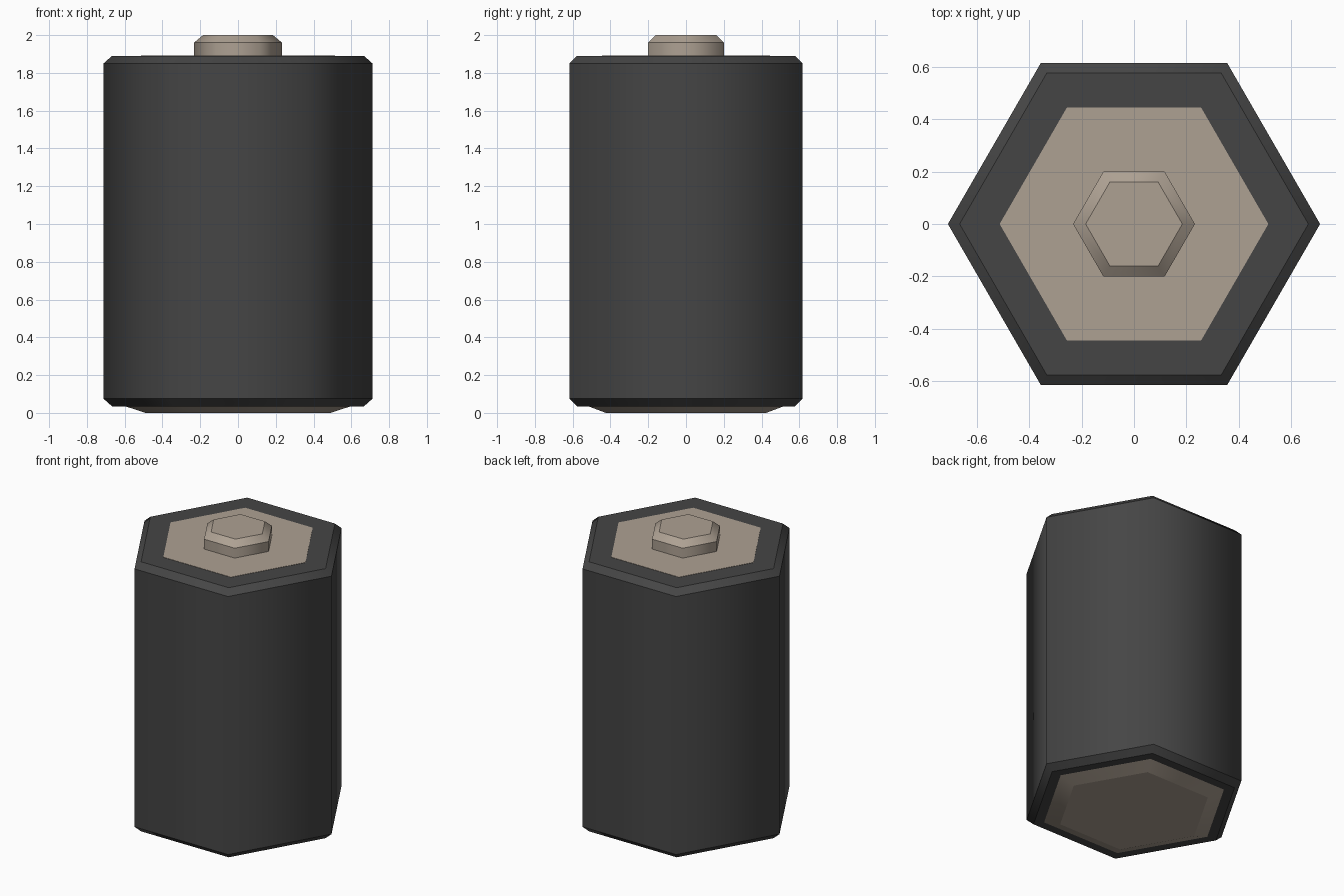
import bpy, bmesh, math

if "Cube" in bpy.data.objects:
    bpy.data.objects.remove(bpy.data.objects["Cube"])


def material(name, rgb):
    m = bpy.data.materials.new(name)
    m.diffuse_color = (*rgb, 1)
    m.use_nodes = True
    m.node_tree.nodes["Principled BSDF"].inputs["Base Color"].default_value = m.diffuse_color
    return m


DARK = material("dark casing", (0.06, 0.06, 0.06))
TAN = material("tan metal", (0.42, 0.355, 0.29))


def hex_stack(name, rings, mat):
    """Stack of hexagonal rings (radius, z), bottom to top, capped at both ends."""
    bm = bmesh.new()
    loops = [[bm.verts.new((r * math.cos(math.pi * i / 3),
                            r * math.sin(math.pi * i / 3), z)) for i in range(6)]
             for r, z in rings]
    for a, b in zip(loops, loops[1:]):
        for i in range(6):
            j = (i + 1) % 6
            bm.faces.new((a[i], a[j], b[j], b[i]))
    bm.faces.new(loops[0][::-1])
    bm.faces.new(loops[-1])
    # corners run smooth, horizontal rims stay crisp
    for f in bm.faces:
        f.smooth = True
    for e in bm.edges:
        e.smooth = abs(e.verts[0].co.z - e.verts[1].co.z) > 1e-4
    me = bpy.data.meshes.new(name)
    bm.to_mesh(me)
    bm.free()
    me.materials.append(mat)
    ob = bpy.data.objects.new(name, me)
    bpy.context.collection.objects.link(ob)
    return ob


# Casing with chamfered rims
hex_stack("casing", [(0.667, 0.035), (0.712, 0.075), (0.712, 1.85), (0.667, 1.89)], DARK)
# Top contact plate and raised terminal
hex_stack("top_plate", [(0.514, 1.87), (0.514, 1.892)], TAN)
hex_stack("terminal", [(0.233, 1.88), (0.233, 1.96), (0.185, 2.0)], TAN)
# Sloped bottom contact
hex_stack("bottom_plate", [(0.49, 0.0), (0.60, 0.036)], TAN)
